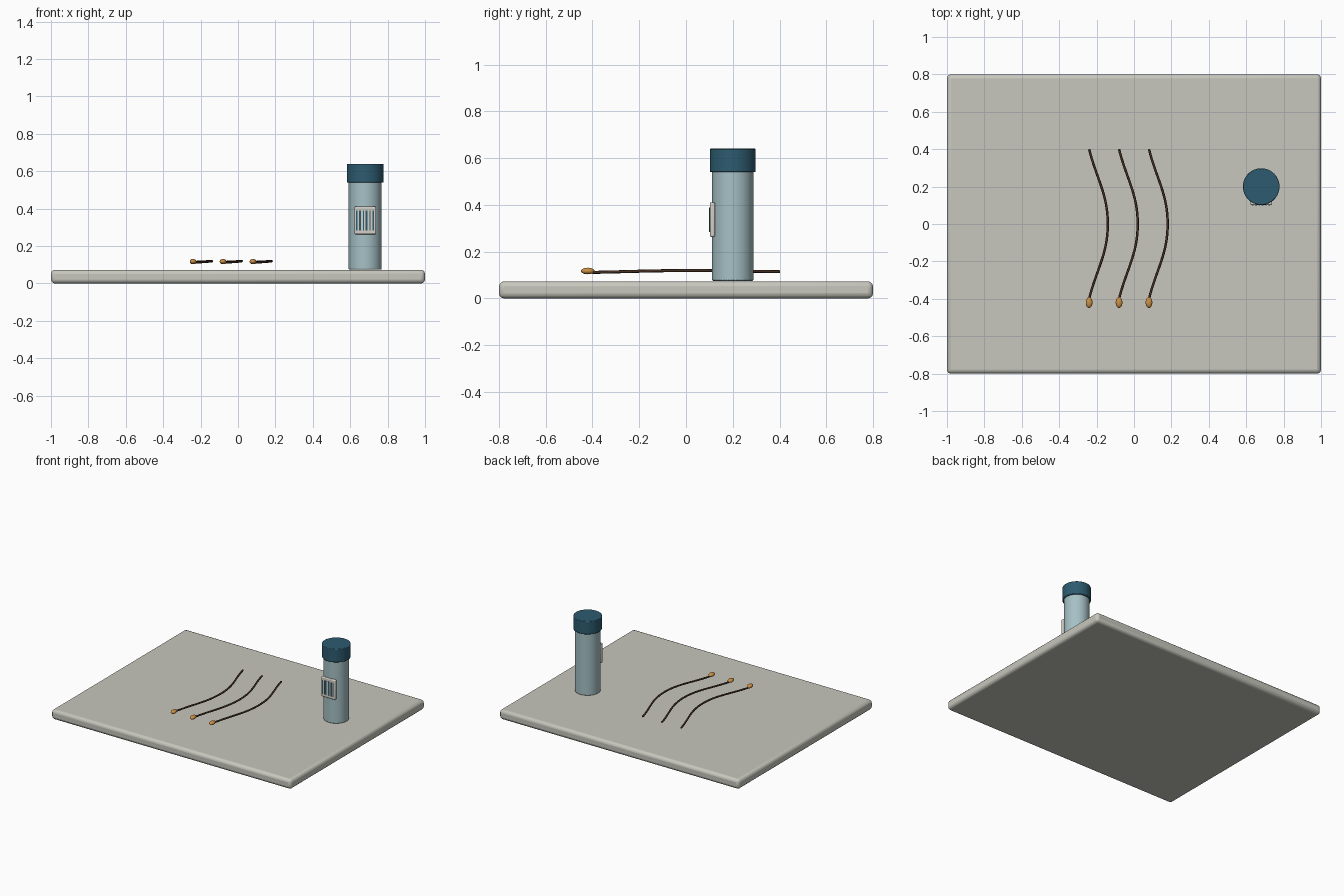
import bpy
import math

cube = bpy.data.objects.get("Cube")
if cube:
    bpy.data.objects.remove(cube, do_unlink=True)


def material(name, rgb):
    m = bpy.data.materials.new(name)
    m.use_nodes = True
    m.diffuse_color = (*rgb, 1)
    m.node_tree.nodes["Principled BSDF"].inputs["Base Color"].default_value = (*rgb, 1)
    return m


stone = material("warm grey", (0.57, 0.57, 0.51))
glass = material("pale blue glass", (0.38, 0.53, 0.56))
teal = material("dark teal", (0.026, 0.105, 0.16))
paper = material("label white", (0.65, 0.63, 0.57))
brown = material("hair brown", (0.06, 0.028, 0.016))
amber = material("amber", (0.6, 0.28, 0.06))


def finish(name, mat, bevel=0.0, segments=3):
    ob = bpy.context.object
    ob.name = name
    ob.data.materials.append(mat)
    bpy.ops.object.transform_apply(location=False, rotation=True, scale=True)
    if bevel:
        mod = ob.modifiers.new("rounded edges", 'BEVEL')
        mod.width = bevel
        mod.segments = segments
        mod.limit_method = 'ANGLE'
        mod.angle_limit = math.radians(40)
    bpy.ops.object.shade_smooth_by_angle(angle=math.radians(35))
    return ob


def box(name, center, size, mat, bevel=0.0):
    bpy.ops.mesh.primitive_cube_add(size=1, location=center)
    bpy.context.object.scale = size
    return finish(name, mat, bevel)


def cylinder(name, x, y, z0, z1, radius, mat, bevel):
    bpy.ops.mesh.primitive_cylinder_add(vertices=48, radius=radius, depth=z1 - z0,
                                        location=(x, y, (z0 + z1) / 2))
    return finish(name, mat, bevel, 2)


# Tray
box("tray", (0, 0, 0.0365), (2, 1.6, 0.073), stone, 0.022)

# Sample vial with cap
VX, VY = 0.68, 0.2
cylinder("vial_body", VX, VY, 0.075, 0.55, 0.088, glass, 0.004)
cylinder("vial_cap", VX, VY, 0.54, 0.64, 0.098, teal, 0.004)

# Label with bar stripes on the front of the vial
box("label", (VX, 0.113, 0.337), (0.116, 0.022, 0.148), paper, 0.006)
for i, width in enumerate((0.006, 0.011, 0.006, 0.011, 0.006, 0.009)):
    box(f"label_bar_{i + 1}", (VX - 0.045 + i * 0.0175, 0.101, 0.337),
        (width, 0.004, 0.105), teal)

# Three hair strands, each with a root bulb at the front
for i in range(3):
    x = -0.24 + 0.16 * i
    curve = bpy.data.curves.new(f"hair_strand_{i + 1}", 'CURVE')
    curve.dimensions = '3D'
    curve.bevel_depth = 0.0065
    curve.bevel_resolution = 2
    curve.use_fill_caps = True
    curve.resolution_u = 16
    spline = curve.splines.new('BEZIER')
    path = ((x, -0.4, 0.111), (x + 0.1, 0, 0.119), (x, 0.4, 0.114))
    spline.bezier_points.add(2)
    for point, co in zip(spline.bezier_points, path):
        point.co = co
        point.handle_left_type = point.handle_right_type = 'AUTO'
    curve.materials.append(brown)
    strand = bpy.data.objects.new(f"hair_strand_{i + 1}", curve)
    bpy.context.collection.objects.link(strand)

    bpy.ops.mesh.primitive_uv_sphere_add(segments=20, ring_count=12, radius=1,
                                         location=(x, -0.42, 0.117))
    bpy.context.object.scale = (0.018, 0.029, 0.014)
    finish(f"root_bulb_{i + 1}", amber)
